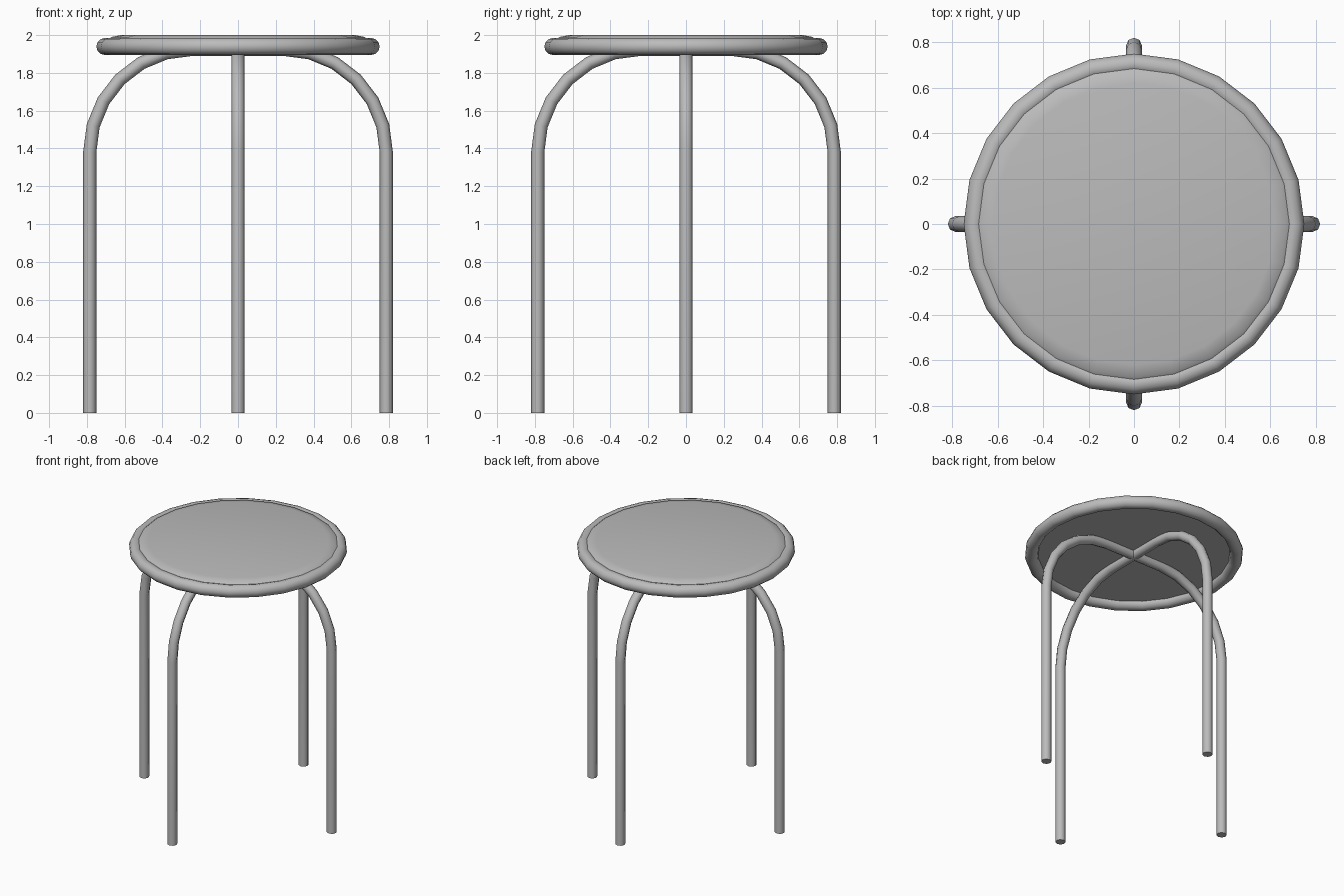
import bpy, bmesh
from math import sin, cos, pi, radians
from mathutils import Matrix

if "Cube" in bpy.data.objects:
    bpy.data.objects.remove(bpy.data.objects["Cube"], do_unlink=True)

grey = bpy.data.materials.new("plain grey")
grey.use_nodes = True
GREY = (0.5, 0.5, 0.5, 1)
grey.diffuse_color = GREY
grey.node_tree.nodes["Principled BSDF"].inputs["Base Color"].default_value = GREY


def finish(name, bm, angle):
    bmesh.ops.recalc_face_normals(bm, faces=bm.faces)
    mesh = bpy.data.meshes.new(name)
    bm.to_mesh(mesh)
    bm.free()
    mesh.materials.append(grey)
    obj = bpy.data.objects.new(name, mesh)
    bpy.context.collection.objects.link(obj)
    bpy.ops.object.select_all(action='DESELECT')
    obj.select_set(True)
    bpy.context.view_layer.objects.active = obj
    bpy.ops.object.shade_smooth_by_angle(angle=radians(angle))
    return obj


def lathe(name, profile, closed, angle, steps=24):
    """Turn an (r, z) profile around the z axis."""
    bm = bmesh.new()
    verts = [bm.verts.new((r, 0, z)) for r, z in profile]
    pairs = list(zip(verts, verts[1:] + verts[:1]))
    edges = [bm.edges.new(p) for p in (pairs if closed else pairs[:-1])]
    bmesh.ops.spin(bm, geom=verts + edges, cent=(0, 0, 0), axis=(0, 0, 1),
                   angle=2 * pi, steps=steps)
    bmesh.ops.remove_doubles(bm, verts=bm.verts, dist=0.0005)
    return finish(name, bm, angle)


def tube(name, path, radius, turn, sides=8):
    """Sweep a round section along an (x, z) path, then turn it about z."""
    bm = bmesh.new()
    rings = []
    last = len(path) - 1
    for i, (x, z) in enumerate(path):
        ax, az = path[max(i - 1, 0)]
        bx, bz = path[min(i + 1, last)]
        length = ((bx - ax) ** 2 + (bz - az) ** 2) ** 0.5
        nx, nz = -(bz - az) / length, (bx - ax) / length
        ring = []
        for k in range(sides):
            a = 2 * pi * k / sides
            u, v = radius * cos(a), radius * sin(a)
            ring.append(bm.verts.new((x + u * nx, v, z + u * nz)))
        rings.append(ring)
    for r, s in zip(rings, rings[1:]):
        for k in range(sides):
            j = (k + 1) % sides
            bm.faces.new((r[k], r[j], s[j], s[k]))
    bm.faces.new(rings[0])
    bm.faces.new(rings[-1])
    bmesh.ops.rotate(bm, verts=bm.verts, matrix=Matrix.Rotation(turn, 3, 'Z'))
    return finish(name, bm, 50)


# Round tube frame of the seat
rim = [(0.705 + 0.045 * cos(2 * pi * k / 12), 1.94 + 0.045 * sin(2 * pi * k / 12))
       for k in range(12)]
lathe("seat_rim", rim, True, 40)

# Seat pad with a softly rounded top edge
pad = [(0, 1.94), (0.685, 1.94), (0.69, 1.975), (0.67, 1.99), (0.62, 2.0), (0, 2.0)]
lathe("seat_pad", pad, False, 40)

# Two bent tube arches, each making a pair of opposite legs
RADIUS, REACH, TOP, BEND = 0.035, 0.785, 1.925, 0.545
half = [(REACH, 0)]
for step in range(7):
    a = pi / 2 * step / 6
    half.append((REACH - BEND + BEND * cos(a), TOP - BEND + BEND * sin(a)))
arch = half + [(-x, z) for x, z in reversed(half)]
tube("leg_arch_side", arch, RADIUS, 0)
tube("leg_arch_front_back", arch, RADIUS, pi / 2)
